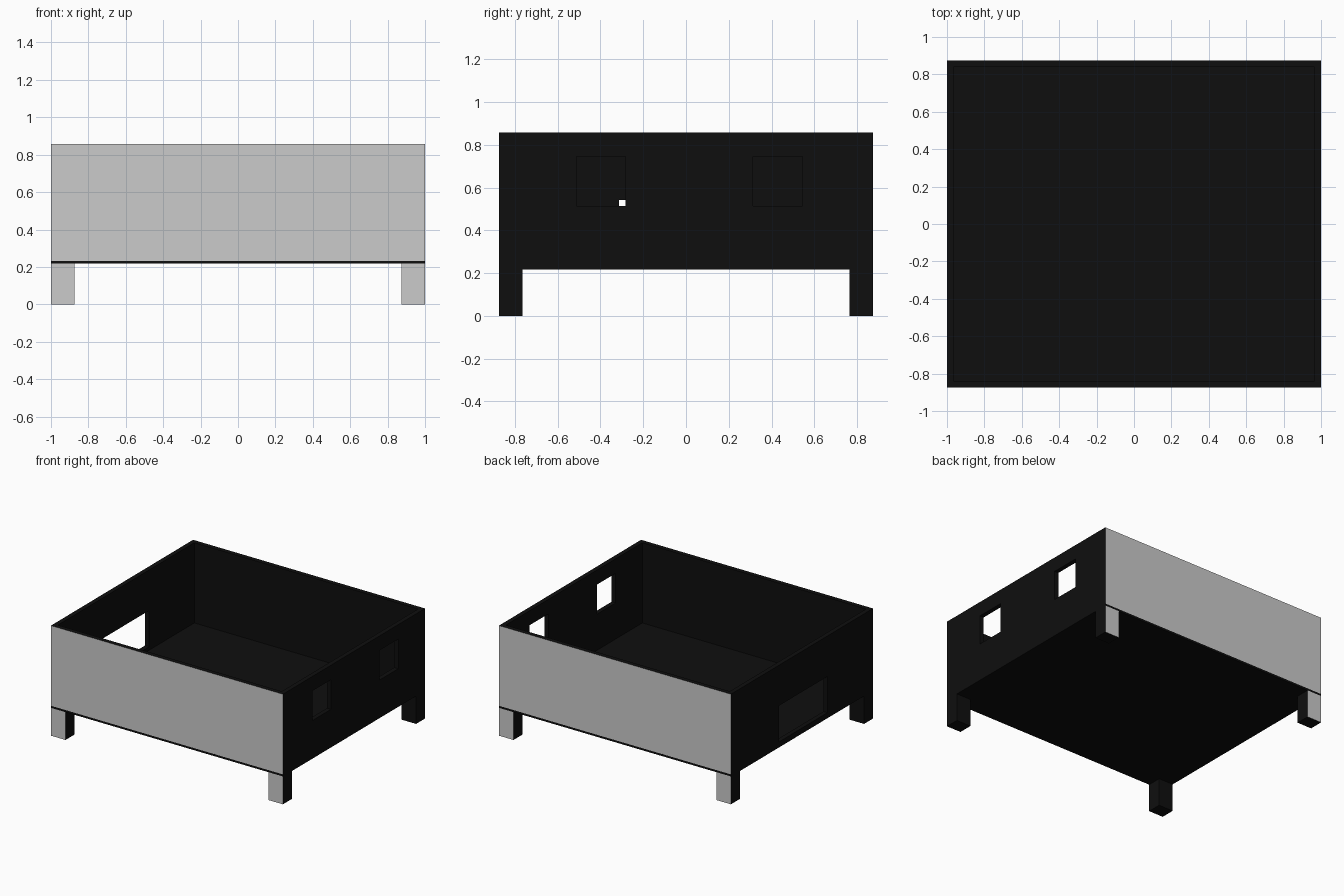
import bpy, bmesh
from mathutils import Vector

if "Cube" in bpy.data.objects:
    bpy.data.objects.remove(bpy.data.objects["Cube"])

HX, HY = 1.0, 0.875          # half footprint
T = 0.035                    # wall thickness
Z0, Z1, ZT = 0.217, 0.233, 0.858   # floor bottom, floor top, wall top


def material(name, rgb):
    m = bpy.data.materials.new(name)
    m.diffuse_color = (*rgb, 1)
    m.use_nodes = True
    m.node_tree.nodes["Principled BSDF"].inputs["Base Color"].default_value = m.diffuse_color
    return m


black = material("black", (0.0045, 0.0045, 0.0045))
grey = material("light grey", (0.6, 0.6, 0.6))


def box(name, lo, hi, painted=False):
    """Axis-aligned block; painted ones get grey on the outermost front/back face."""
    lo, hi = Vector(lo), Vector(hi)
    size, mid = hi - lo, (hi + lo) / 2
    bm = bmesh.new()
    bmesh.ops.create_cube(bm, size=1)
    for v in bm.verts:
        v.co = Vector(a * s + c for a, s, c in zip(v.co, size, mid))
    bm.normal_update()
    for f in bm.faces:
        outer = abs(f.normal.y) > 0.9 and abs(f.calc_center_median().y) > HY - 0.001
        f.material_index = 1 if painted and outer else 0
    me = bpy.data.meshes.new(name)
    bm.to_mesh(me)
    bm.free()
    me.materials.append(black)
    me.materials.append(grey)
    ob = bpy.data.objects.new(name, me)
    bpy.context.collection.objects.link(ob)
    return ob


def cut(wall, y0, y1, z0, z1):
    """Cut a rectangular opening through a side wall."""
    x = wall.data.vertices[0].co.x
    cutter = box("opening_cutter", (x - 0.2, y0, z0), (x + 0.2, y1, z1))
    mod = wall.modifiers.new("opening", 'BOOLEAN')
    mod.operation, mod.solver, mod.object = 'DIFFERENCE', 'EXACT', cutter
    bpy.context.view_layer.update()
    dg = bpy.context.evaluated_depsgraph_get()
    me = bpy.data.meshes.new_from_object(wall.evaluated_get(dg))
    wall.modifiers.clear()
    wall.data = me
    bpy.data.objects.remove(cutter)


# Floor plate
box("floor", (-HX, -HY, Z0), (HX, HY, Z1))

# Front and back walls, grey outside
box("front_wall", (-HX, -HY, Z1), (HX, -HY + T, ZT), True)
box("back_wall", (-HX, HY - T, Z1), (HX, HY, ZT), True)

# Side walls with openings
right = box("right_wall", (HX - T, -HY + T, Z1), (HX, HY - T, ZT))
cut(right, -0.512, -0.282, 0.514, 0.745)
cut(right, 0.314, 0.546, 0.514, 0.745)
left = box("left_wall", (-HX, -HY + T, Z1), (-HX + T, HY - T, ZT))
cut(left, -0.313, 0.285, 0.26, 0.542)

# Four corner legs
for sx, side in ((-1, "left"), (1, "right")):
    for sy, end in ((-1, "front"), (1, "back")):
        xs = sorted((sx * HX, sx * (HX - 0.125)))
        ys = sorted((sy * HY, sy * (HY - 0.11)))
        box(f"{end}_{side}_leg", (xs[0], ys[0], 0), (xs[1], ys[1], Z0), True)
